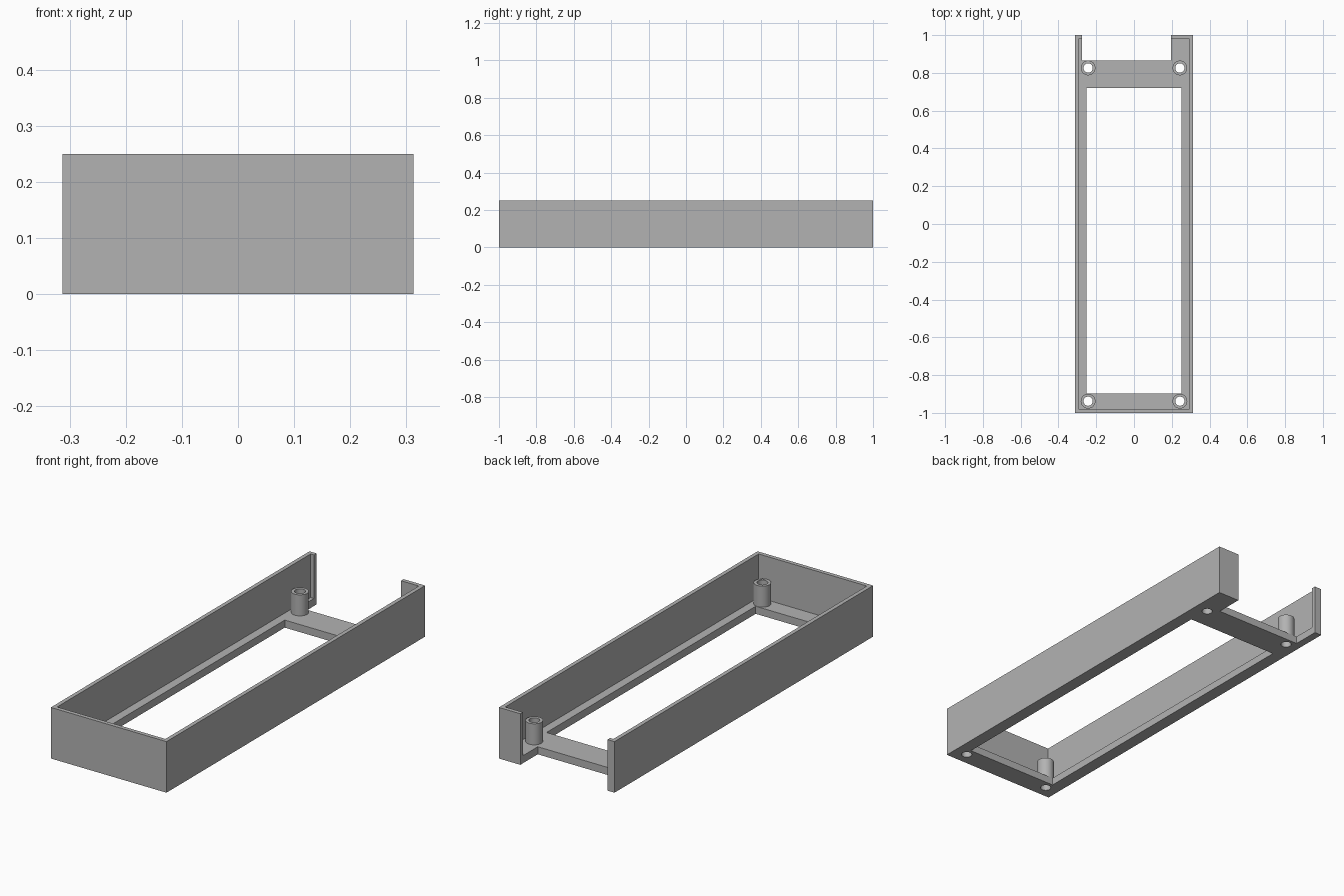
import bpy
import bmesh
import math

old = bpy.data.objects.get("Cube")
if old:
    bpy.data.objects.remove(old, do_unlink=True)

W, L, H = 0.313, 1.0, 0.25        # half width, half length, height
WALL, FLOOR = 0.02, 0.037
POST_TOP, POST_R, HOLE_R = 0.14, 0.039, 0.0245
POSTS = {"front_right": (-0.243, -0.938), "front_left": (0.243, -0.938),
         "back_right": (-0.243, 0.826), "back_left": (0.243, 0.826)}

grey = bpy.data.materials.new("plain grey")
grey.use_nodes = True
colour = (0.45, 0.45, 0.45, 1)
grey.diffuse_color = colour
grey.node_tree.nodes["Principled BSDF"].inputs["Base Color"].default_value = colour


def finish(name, bm):
    bmesh.ops.recalc_face_normals(bm, faces=bm.faces)
    mesh = bpy.data.meshes.new(name)
    bm.to_mesh(mesh)
    bm.free()
    mesh.materials.append(grey)
    obj = bpy.data.objects.new(name, mesh)
    bpy.context.collection.objects.link(obj)
    return obj


def box(name, lo, hi):
    bm = bmesh.new()
    bmesh.ops.create_cube(bm, size=1)
    for v in bm.verts:
        v.co = [a if c < 0 else b for c, a, b in zip(v.co, lo, hi)]
    return finish(name, bm)


def cylinder(name, x, y, radius, z0, z1):
    bm = bmesh.new()
    bmesh.ops.create_cone(bm, cap_ends=True, segments=32, radius1=radius,
                          radius2=radius, depth=z1 - z0)
    bmesh.ops.translate(bm, verts=bm.verts, vec=(x, y, (z0 + z1) / 2))
    return finish(name, bm)


def cut(obj, cutters):
    # Apply each cut, then discard the cutter
    for cutter in cutters:
        cutter.hide_render = True
        mod = obj.modifiers.new("cut", "BOOLEAN")
        mod.operation, mod.solver, mod.object = "DIFFERENCE", "EXACT", cutter
        bpy.context.view_layer.objects.active = obj
        bpy.ops.object.modifier_apply(modifier=mod.name)
        bpy.data.objects.remove(cutter, do_unlink=True)


def smooth(obj):
    bpy.ops.object.select_all(action="DESELECT")
    obj.select_set(True)
    bpy.context.view_layer.objects.active = obj
    bpy.ops.object.shade_smooth_by_angle(angle=math.radians(30))


# Open tray: cavity, long floor window, off-centre back notch, screw holes
tray = box("tray", (-W, -L, 0), (W, L, H))
cut(tray, [
    box("cavity", (-W + WALL, -L + WALL, FLOOR), (W - WALL, L - WALL, H + 0.1)),
    box("floor_window", (-0.251, -0.897, -0.1), (0.251, 0.72, 0.1)),
    box("back_notch", (-0.275, 0.865, -0.1), (0.197, L + 0.1, H + 0.1)),
] + [cylinder("screw_hole", x, y, HOLE_R, -0.1, 0.1) for x, y in POSTS.values()])
smooth(tray)

# Hollow screw posts standing on the floor
for place, (x, y) in POSTS.items():
    post = cylinder(place + "_post", x, y, POST_R, FLOOR, POST_TOP)
    cut(post, [cylinder("bore", x, y, HOLE_R, 0, H)])
    smooth(post)
